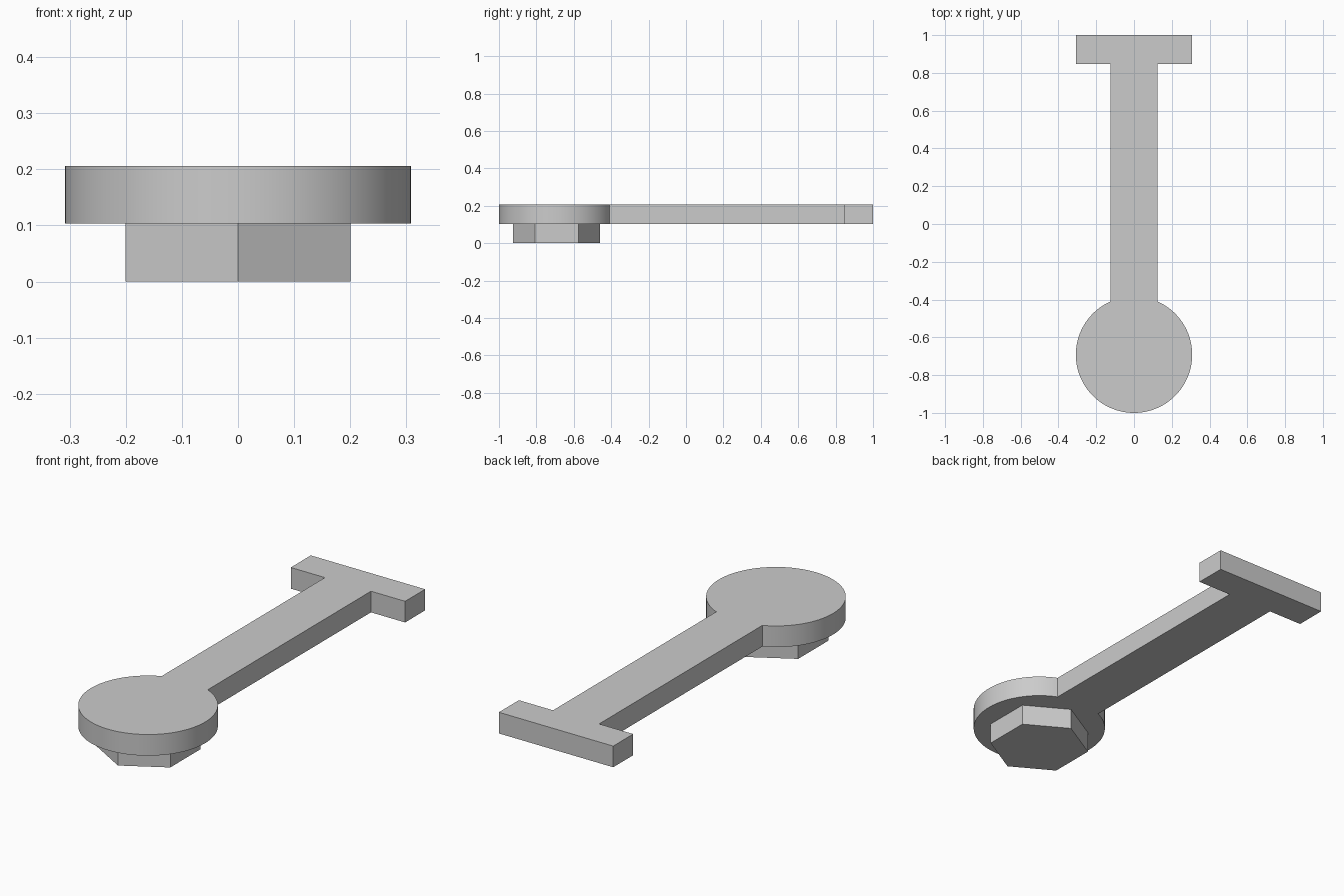
import bpy
import bmesh
from math import asin, cos, sin, pi, radians

cube = bpy.data.objects.get("Cube")
if cube:
    bpy.data.objects.remove(cube, do_unlink=True)

# Main dimensions
RADIUS = 0.308
CENTRE_Y = RADIUS - 1
BAR_HALF = 0.124
CROSS_Y = 0.846
HEX_RADIUS = 0.232
MID_Z, TOP_Z = 0.103, 0.206

grey = bpy.data.materials.new("plain_grey")
grey.use_nodes = True
colour = (0.6, 0.6, 0.6, 1)
grey.diffuse_color = colour
grey.node_tree.nodes["Principled BSDF"].inputs["Base Color"].default_value = colour


def arc(radius, start, end, steps):
    """Points on a circle around the head centre."""
    angles = [start + (end - start) * i / steps for i in range(steps + 1)]
    return [(radius * cos(a), CENTRE_Y + radius * sin(a)) for a in angles]


def extrude_outline(name, outline, bottom, top):
    """Solid made by raising a flat outline."""
    bm = bmesh.new()
    face = bm.faces.new([bm.verts.new((x, y, bottom)) for x, y in outline])
    raised = bmesh.ops.extrude_face_region(bm, geom=[face])["geom"]
    verts = [v for v in raised if isinstance(v, bmesh.types.BMVert)]
    bmesh.ops.translate(bm, verts=verts, vec=(0, 0, top - bottom))
    bmesh.ops.recalc_face_normals(bm, faces=bm.faces[:])
    mesh = bpy.data.meshes.new(name)
    bm.to_mesh(mesh)
    bm.free()
    mesh.materials.append(grey)
    obj = bpy.data.objects.new(name, mesh)
    bpy.context.collection.objects.link(obj)
    return obj


# Flat plate: round head, straight bar and end crosspiece in one outline
gap = asin(BAR_HALF / RADIUS)
head = arc(RADIUS, pi / 2 + gap, 5 * pi / 2 - gap, 96)
right_side = [(BAR_HALF, CROSS_Y), (RADIUS, CROSS_Y), (RADIUS, 1)]
left_side = [(-x, y) for x, y in reversed(right_side)]
plate = extrude_outline("handle_plate", head + right_side + left_side, MID_Z, TOP_Z)

# Hexagonal boss under the head, with one corner facing the front
hexagon = arc(HEX_RADIUS, pi / 2, 5 * pi / 2, 6)[:-1]
extrude_outline("hex_boss", hexagon, 0, MID_Z)

# Smooth the round rim and keep every corner sharp
bpy.ops.object.select_all(action="DESELECT")
plate.select_set(True)
bpy.context.view_layer.objects.active = plate
bpy.ops.object.shade_smooth_by_angle(angle=radians(30))
